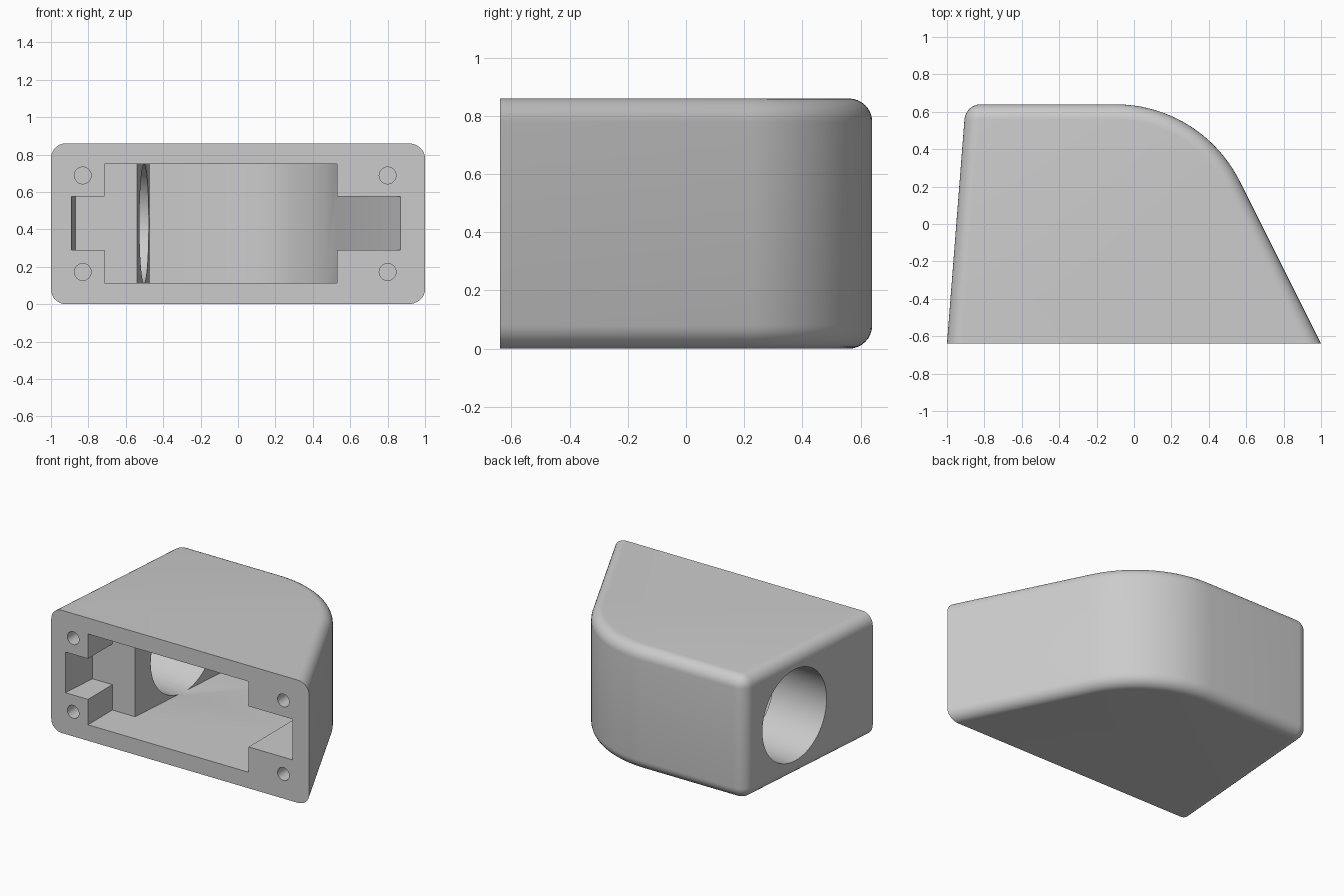
import bpy, bmesh, math
from mathutils import Matrix

HEIGHT, MID = 0.86, 0.43
FRONT, BACK = -0.64, 0.64
SLOPE = 0.078                    # lean of the left-hand (-x) side wall
ARC_X, ARC_Y, ARC_R = -0.10, -0.104, 0.744
WALL = 0.116

cube = bpy.data.objects.get("Cube")
if cube:
    bpy.data.objects.remove(cube, do_unlink=True)

grey = bpy.data.materials.new("light_grey")
grey.use_nodes = True
grey.diffuse_color = (0.6, 0.6, 0.6, 1)
grey.node_tree.nodes["Principled BSDF"].inputs["Base Color"].default_value = (0.6, 0.6, 0.6, 1)


def finish(bm, name):
    bmesh.ops.recalc_face_normals(bm, faces=bm.faces)
    mesh = bpy.data.meshes.new(name)
    bm.to_mesh(mesh)
    bm.free()
    mesh.materials.append(grey)
    obj = bpy.data.objects.new(name, mesh)
    bpy.context.collection.objects.link(obj)
    return obj


def prism(outline, z0, z1):
    bm = bmesh.new()
    base = bm.faces.new([bm.verts.new((x, y, z0)) for x, y in outline])
    top = bmesh.ops.extrude_face_region(bm, geom=[base])["geom"]
    bmesh.ops.translate(bm, vec=(0, 0, z1 - z0),
                        verts=[v for v in top if isinstance(v, bmesh.types.BMVert)])
    return bm


def cylinder(name, radius, depth, matrix, segments):
    bm = bmesh.new()
    bmesh.ops.create_cone(bm, cap_ends=True, segments=segments, radius1=radius,
                          radius2=radius, depth=depth, matrix=matrix)
    return finish(bm, name)


def corner_arc(radius, steps=24):
    # Sweep from the slanted side round to the straight back
    start = math.atan2(1, 2)
    angles = [start + (math.pi / 2 - start) * i / steps for i in range(steps + 1)]
    return [(ARC_X + radius * math.cos(a), ARC_Y + radius * math.sin(a)) for a in angles]


def side_x(x_front, y):
    return x_front + SLOPE * (y - FRONT)


# Outer housing, rounded everywhere but around the open front
bm = prism([(-1, FRONT), (1, FRONT)] + corner_arc(ARC_R) + [(side_x(-1, BACK), BACK)], 0, HEIGHT)
bmesh.ops.recalc_face_normals(bm, faces=bm.faces)
edges = [e for e in bm.edges
         if e.calc_face_angle() > 0.6 and any(v.co.y > FRONT + 0.01 for v in e.verts)]
bmesh.ops.bevel(bm, geom=edges, offset=0.08, segments=8, profile=0.5, affect='EDGES')
housing = finish(bm, "housing")

# Main cavity with a shallow step beside the cable wall
step = -0.37
cavity = [(-0.715, -0.8), (0.53, -0.8), (0.53, 0.04)] + corner_arc(ARC_R - WALL)
cavity += [(side_x(-0.56, BACK - WALL), BACK - WALL), (side_x(-0.56, step), step), (-0.715, step)]
cutters = [finish(prism(cavity, 0.112, 0.748), "cavity_cutter")]

# Narrower slot across the middle
slot = [(side_x(-0.89, -0.8), -0.8), (0.95, -0.8), (0.53, 0.04), (0.4, step),
        (side_x(-0.89, step), step)]
cutters.append(finish(prism(slot, 0.29, 0.575), "slot_cutter"))

# Round port square to the leaning side wall
port = (Matrix.Translation((-0.84, 0.132, MID)) @ Matrix.Rotation(-math.atan(SLOPE), 4, 'Z')
        @ Matrix.Rotation(math.pi / 2, 4, 'Y'))
cutters.append(cylinder("port_cutter", 0.321, 0.74, port, 64))

# Four screw holes in the front rim
for x in (-0.83, 0.80):
    for z in (MID - 0.258, MID + 0.258):
        place = Matrix.Translation((x, FRONT, z)) @ Matrix.Rotation(math.pi / 2, 4, 'X')
        cutters.append(cylinder("screw_hole_cutter", 0.045, 0.44, place, 32))

# Cut, then drop the cutters
bpy.ops.object.select_all(action='DESELECT')
bpy.context.view_layer.objects.active = housing
housing.select_set(True)
for cutter in cutters:
    cutter.hide_render = True
    mod = housing.modifiers.new("cut", 'BOOLEAN')
    mod.operation, mod.solver, mod.object = 'DIFFERENCE', 'EXACT', cutter
    bpy.ops.object.modifier_apply(modifier=mod.name)
    bpy.data.objects.remove(cutter, do_unlink=True)
bpy.ops.object.shade_smooth_by_angle(angle=math.radians(30))
